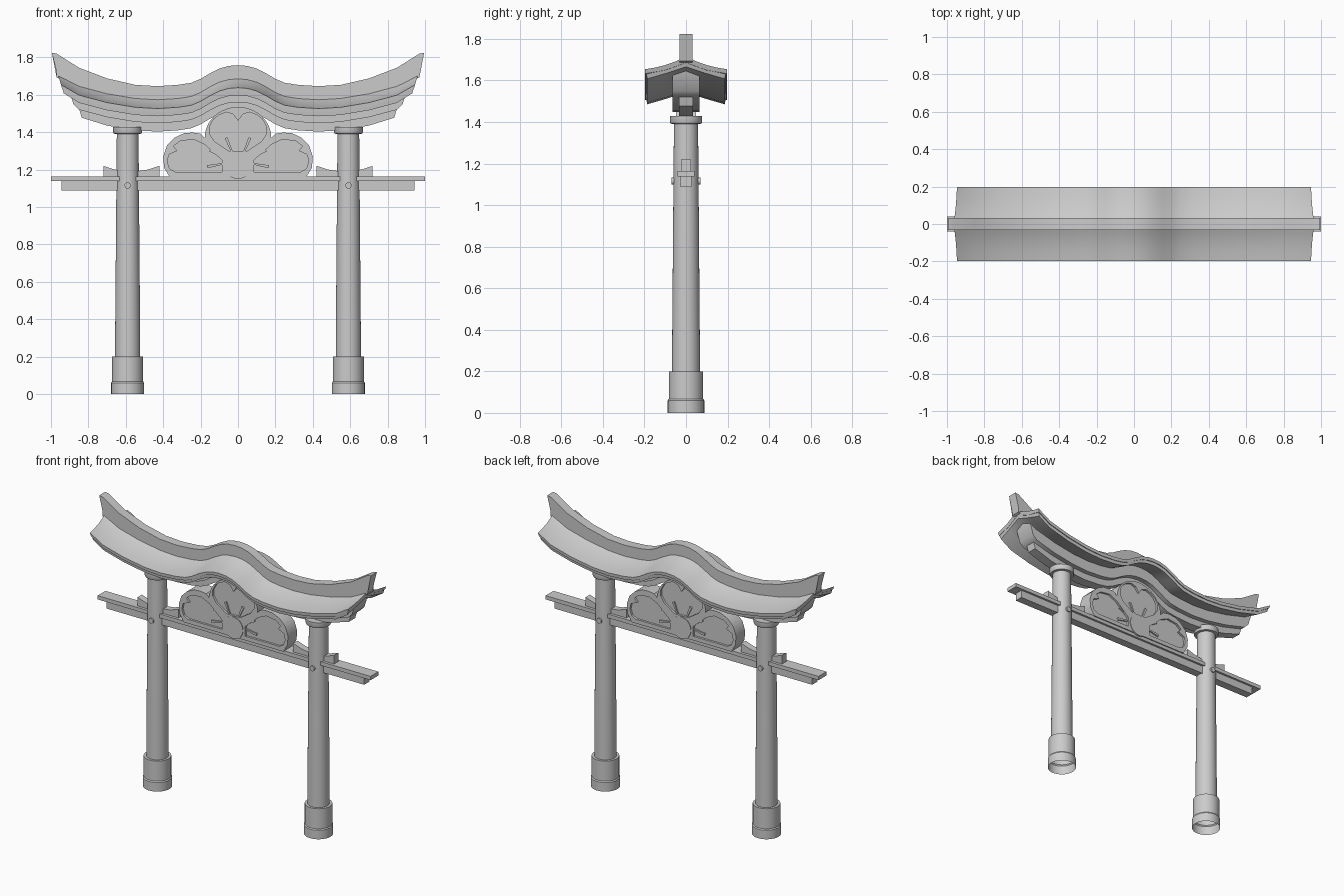
import bpy, math
from math import sin, cos, pi
from mathutils import Vector

if "Cube" in bpy.data.objects:
    bpy.data.objects.remove(bpy.data.objects["Cube"])

# Roof line: height of the roof apex along x (mirrored)
LINE = [(0, 1.70), (.05, 1.696), (.1, 1.682), (.15, 1.657), (.2, 1.627), (.25, 1.606), (.32, 1.595),
        (.43, 1.588), (.55, 1.595), (.7, 1.62), (.85, 1.66), (.97, 1.718)]

def apex(x):
    x = abs(x)
    for (a, za), (b, zb) in zip(LINE, LINE[1:]):
        if x <= b:
            return za + (zb - za) * (x - a) / (b - a)
    return LINE[-1][1]

def make(name, verts, faces):
    me = bpy.data.meshes.new(name)
    me.from_pydata(verts, [], faces)
    ob = bpy.data.objects.new(name, me)
    bpy.context.collection.objects.link(ob)
    return finish(ob)

def finish(ob):
    bpy.ops.object.select_all(action='DESELECT')
    ob.select_set(True)
    bpy.context.view_layer.objects.active = ob
    if ob.type == 'CURVE':
        bpy.ops.object.convert(target='MESH')
        ob = bpy.context.object
    bpy.ops.object.mode_set(mode='EDIT')
    bpy.ops.mesh.select_all(action='SELECT')
    bpy.ops.mesh.normals_make_consistent(inside=False)
    bpy.ops.object.mode_set(mode='OBJECT')
    bpy.ops.object.shade_smooth_by_angle(angle=math.radians(30))
    return ob

def sweep(name, end, section, slant=0.0):
    """Sweep a (y, dz) section along the roof line; section may depend on x."""
    half = [p[0] for p in LINE if p[0] < end - .02] + [end]
    xs = [-x for x in reversed(half[1:])] + half
    verts, faces = [], []
    for x in xs:
        sec = section(abs(x))
        top = max(d for _, d in sec)
        for y, d in sec:
            shift = slant * (top - d) if abs(x) == end else 0
            verts.append((x - math.copysign(shift, x), y, apex(x) + d))
    n = len(section(0))
    for i in range(len(xs) - 1):
        for j in range(n):
            k = (j + 1) % n
            faces.append((i*n + j, i*n + k, i*n + n + k, i*n + n + j))
    faces += [tuple(range(n)), tuple(range((len(xs) - 1) * n, len(xs) * n))]
    return make(name, verts, faces)

def sym(right):
    """Mirror the right half of a section, top centre to bottom centre."""
    return right + [(-y, z) for y, z in reversed(right) if y]

def prism(name, pts, depth):
    """Extrude an x/z outline symmetrically in y."""
    n = len(pts)
    verts = [(x, s * depth, z) for s in (-1, 1) for x, z in pts]
    faces = [tuple(range(n)), tuple(range(n, 2*n))]
    faces += [(i, (i+1) % n, n + (i+1) % n, n + i) for i in range(n)]
    return make(name, verts, faces)

def plate(name, loops, depth):
    """Flat curve plate; inner loops become holes."""
    cu = bpy.data.curves.new(name, 'CURVE')
    cu.dimensions, cu.fill_mode, cu.extrude = '2D', 'BOTH', depth
    for pts in loops:
        s = cu.splines.new('POLY')
        s.points.add(len(pts) - 1)
        for p, (x, z) in zip(s.points, pts):
            p.co = (x, z, 0, 1)
        s.use_cyclic_u = True
    ob = bpy.data.objects.new(name, cu)
    ob.rotation_euler = (pi/2, 0, 0)
    bpy.context.collection.objects.link(ob)
    return finish(ob)

def cylinder_y(name, x, z, r, depth, n=24):
    prism(name, [(x + r*cos(2*pi*i/n), z + r*sin(2*pi*i/n)) for i in range(n)], depth)

def lathe(name, x0, prof, n=32):
    verts = [(x0 + r*cos(2*pi*i/n), r*sin(2*pi*i/n), z) for r, z in prof for i in range(n)]
    faces = [(k*n + i, k*n + (i+1) % n, k*n + n + (i+1) % n, k*n + n + i)
             for k in range(len(prof) - 1) for i in range(n)]
    faces.append(tuple(range((len(prof) - 1)*n, len(prof)*n)))
    return make(name, verts, faces)

# Roof: curved slopes with a stepped lower layer
sweep("roof_upper", .965, lambda x: sym([(0, 0), (.05, -.024), (.1, -.042), (.15, -.054), (.198, -.062),
      (.196, -.083), (.1, -.066), (0, -.03)]), .3)
sweep("roof_lower", .955, lambda x: sym([(0, -.025), (.1, -.06), (.19, -.08),
      (.187, -.103), (.1, -.078), (0, -.045)]), .3)

# Crest on the ridge, rising at the tips
def crest(x):
    h = .058 + .044 * max(0, (x - .55) / .42) ** 1.5
    return [(-.031, -.025), (.031, -.025), (.031, h), (-.031, h)]
sweep("ridge_crest", .995, crest, .25)

# Beams below the roof
sweep("upper_beam", .912, lambda x: sym([(0, -.035), (.065, -.06), (.065, -.14), (0, -.14)]), .3)
sweep("lower_beam", .855, lambda x: [(-.033, -.12), (.033, -.12), (.033, -.185), (-.033, -.185)], .3)

# Pillars, wedges and pegs
for side, s in (("left", -1), ("right", 1)):
    x = .59 * s
    lathe("pillar_" + side, x, [(.067, .19), (.067, .3), (.058, 1.40)])
    lathe("pillar_base_" + side, x, [(.088, 0), (.088, .06), (.083, .067), (.083, .2)])
    lathe("pillar_cap_" + side, x, [(.056, 1.39), (.074, 1.392), (.078, 1.40), (.078, 1.428)])
    prof = [(-.15, 1.16), (.17, 1.16)]
    prism("wedge_" + side, [(s*.57 + dx, z) for dx, z in
          [(-.15, 1.16), (.15, 1.16), (.15, 1.22), (.09, 1.2), (.04, 1.193),
           (-.04, 1.193), (-.09, 1.2), (-.15, 1.22)]], .023)
    cylinder_y("peg_" + side, x, 1.115, .017, .069, 16)

# Tie beam and its top plank
prism("tie_beam", [(-.943, 1.087), (.943, 1.087), (.943, 1.14), (-.943, 1.14)], .027)
prism("tie_plank", [(-1, 1.138), (1, 1.138), (1, 1.163), (-1, 1.163)], .041)

# Half blossom panel: backing plate, pierced rim, centre and stamens
lobe = [(.2, 1.392), (.245, 1.398), (.29, 1.394), (.34, 1.37), (.38, 1.33), (.4, 1.27), (.395, 1.21), (.365, 1.16)]
arc = [(.178*cos(pi*i/20), 1.37 + .165*sin(pi*i/20)) for i in range(21)]
outline = arc + [(-x, z) for x, z in lobe] + lobe[::-1]
half = [(.05, 1.30), (.125, 1.35), (.152, 1.39), (.152, 1.43), (.13, 1.47), (.1, 1.493), (.06, 1.507), (.025, 1.495)]
top_petal = half + [(0, 1.46)] + [(-x, z) for x, z in half[::-1]]
side_petal = [(.085, 1.25), (.18, 1.335), (.24, 1.362), (.31, 1.352), (.345, 1.325), (.325, 1.30), (.37, 1.28),
              (.378, 1.24), (.365, 1.205), (.335, 1.187), (.085, 1.187)]
plate("blossom_backing", [outline], .034)
plate("blossom_rim", [outline, top_petal, side_petal, [(-x, z) for x, z in side_petal]], .048)
cylinder_y("blossom_centre", 0, 1.222, .072, .052, 32)
for s in (-1, 1):
    for i, (a, b) in enumerate([((.03, 1.29), (.064, 1.37)), ((.065, 1.255), (.15, 1.305)), ((.075, 1.232), (.165, 1.215))]):
        a, b = Vector((s*a[0], a[1])), Vector((s*b[0], b[1]))
        d = (b - a).normalized()
        p = Vector((-d.y, d.x))
        prism(f"stamen_{i}_{s}", [a + p*.004, a - p*.004, b - p*.008, b + p*.008], .043)
